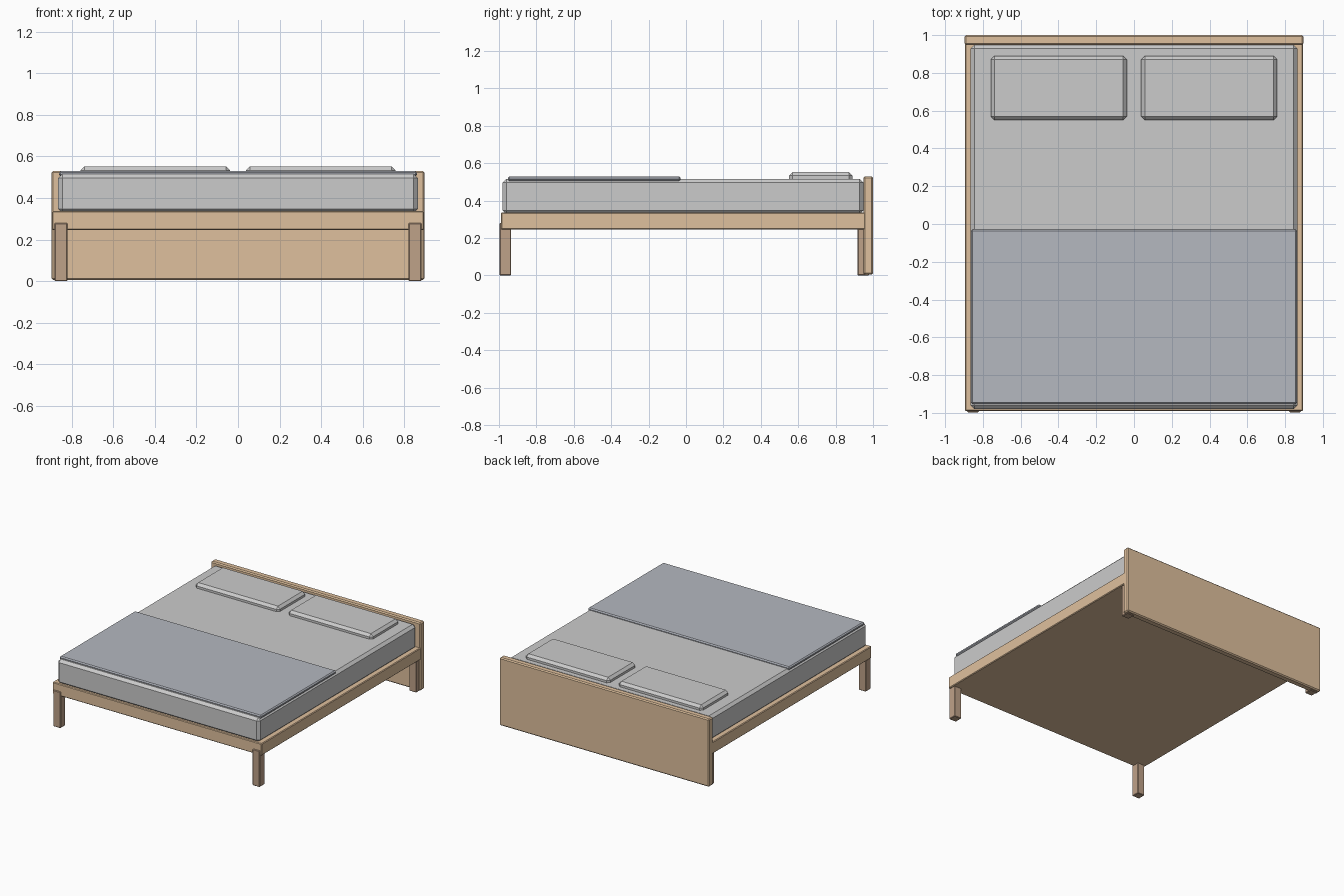
import bpy
import bmesh
from mathutils import Vector

if "Cube" in bpy.data.objects:
    bpy.data.objects.remove(bpy.data.objects["Cube"])


def material(name, rgb):
    m = bpy.data.materials.new(name)
    m.diffuse_color = (*rgb, 1)
    m.use_nodes = True
    m.node_tree.nodes["Principled BSDF"].inputs["Base Color"].default_value = m.diffuse_color
    return m


wood = material("light_wood", (0.74, 0.53, 0.34))
dark_wood = material("dark_wood", (0.52, 0.36, 0.25))
fabric = material("blue_grey_fabric", (0.46, 0.48, 0.53))


def block(name, lo, hi, bevel, mat=None):
    """Chamfered box spanning the corners lo and hi."""
    lo, hi = Vector(lo), Vector(hi)
    size = hi - lo
    bm = bmesh.new()
    bmesh.ops.create_cube(bm, size=1)
    bmesh.ops.scale(bm, vec=size, verts=bm.verts)
    bmesh.ops.bevel(bm, geom=bm.edges[:], offset=bevel, offset_type='OFFSET',
                    segments=1, affect='EDGES', profile=0.5)
    mesh = bpy.data.meshes.new(name)
    bm.to_mesh(mesh)
    bm.free()
    ob = bpy.data.objects.new(name, mesh)
    ob.location = (lo + hi) / 2
    bpy.context.collection.objects.link(ob)
    if mat:
        mesh.materials.append(mat)
    return ob


# Solid platform and headboard
block("bed_frame", (-0.895, -0.99, 0.245), (0.895, 0.96, 0.337), 0.005, wood)
block("headboard", (-0.897, 0.948, 0.005), (0.897, 1.0, 0.53), 0.008, wood)

# Mattress and folded blanket
block("mattress", (-0.865, -0.98, 0.328), (0.865, 0.948, 0.516), 0.02)
block("blanket", (-0.862, -0.952, 0.504), (0.862, -0.03, 0.53), 0.008, fabric)

# Mirrored pillows and legs
for side, label in ((-1, "left"), (1, "right")):
    x = side * 0.398
    block(f"{label}_pillow", (x - 0.36, 0.55, 0.495), (x + 0.36, 0.89, 0.552), 0.019)
    x = side * 0.852
    for y, end in ((-0.966, "front"), (0.948, "back")):
        block(f"{end}_{label}_leg", (x - 0.031, y - 0.031, 0), (x + 0.031, y + 0.031, 0.28),
              0.004, dark_wood)
